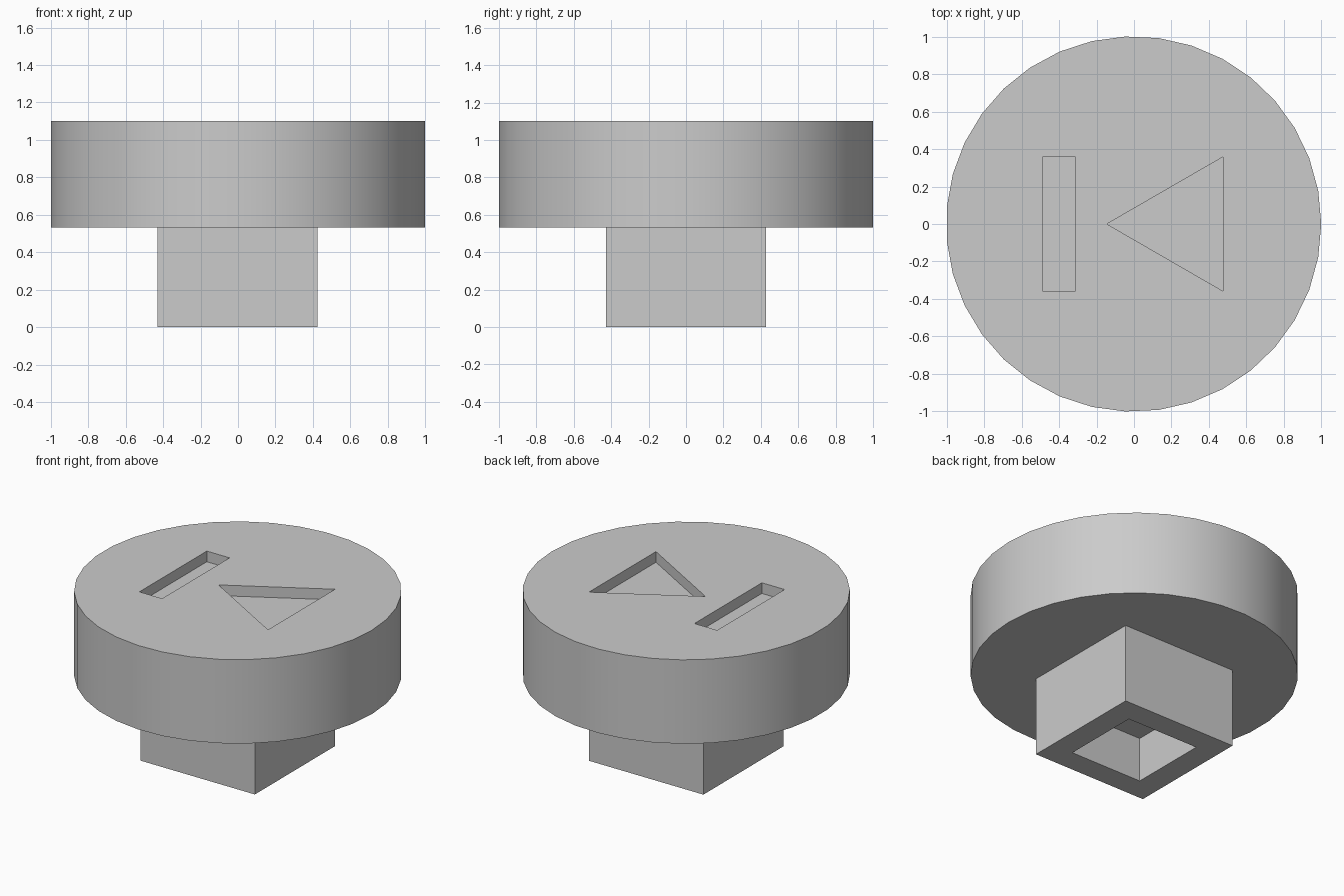
import bpy, bmesh, math

cube = bpy.data.objects.get("Cube")
if cube:
    bpy.data.objects.remove(cube, do_unlink=True)

grey = bpy.data.materials.new("plain_grey")
grey.use_nodes = True
colour = (0.6, 0.6, 0.6, 1)
grey.diffuse_color = colour
grey.node_tree.nodes["Principled BSDF"].inputs["Base Color"].default_value = colour

CENTRE_X = -0.002
SEAM, TOP = 0.533, 1.10
RECESS = 0.072


def prism(name, outline, z0, z1):
    """Extrude a flat outline from z0 up to z1."""
    bm = bmesh.new()
    base = bm.faces.new([bm.verts.new((x, y, z0)) for x, y in outline])
    top = bmesh.ops.extrude_face_region(bm, geom=[base])["geom"]
    verts = [v for v in top if isinstance(v, bmesh.types.BMVert)]
    bmesh.ops.translate(bm, verts=verts, vec=(0, 0, z1 - z0))
    bmesh.ops.recalc_face_normals(bm, faces=bm.faces)
    mesh = bpy.data.meshes.new(name)
    bm.to_mesh(mesh)
    bm.free()
    mesh.materials.append(grey)
    obj = bpy.data.objects.new(name, mesh)
    bpy.context.collection.objects.link(obj)
    return obj


def rectangle(x0, x1, half_y):
    return [(x0, -half_y), (x1, -half_y), (x1, half_y), (x0, half_y)]


def square(half):
    return rectangle(CENTRE_X - half, CENTRE_X + half, half)


def cut(target, cutter):
    """Subtract the cutter for good, then remove it."""
    cutter.hide_render = True
    mod = target.modifiers.new("cut", "BOOLEAN")
    mod.operation, mod.solver, mod.object = "DIFFERENCE", "EXACT", cutter
    bpy.context.view_layer.objects.active = target
    bpy.ops.object.modifier_apply(modifier=mod.name)
    bpy.data.objects.remove(cutter, do_unlink=True)


# Round head
SIDES, RADIUS = 35, 1.002
circle = [(CENTRE_X + RADIUS * math.cos(math.tau * i / SIDES),
           RADIUS * math.sin(math.tau * i / SIDES)) for i in range(SIDES)]
head = prism("button_head", circle, SEAM, TOP)

# Sunken bar and triangle in the top face
bar = rectangle(-0.485, -0.315, 0.36)
triangle = [(-0.145, 0), (0.475, -0.358), (0.475, 0.358)]
for name, outline in (("bar_cutter", bar), ("triangle_cutter", triangle)):
    cut(head, prism(name, outline, TOP - RECESS, TOP + 0.1))

# Square stem with a socket underneath
stem = prism("square_stem", square(0.427), 0, SEAM)
cut(stem, prism("socket_cutter", square(0.269), -0.1, 0.3))

# Smooth round side, sharp edges elsewhere
bpy.ops.object.select_all(action="DESELECT")
head.select_set(True)
bpy.context.view_layer.objects.active = head
bpy.ops.object.shade_smooth_by_angle(angle=math.radians(30))
